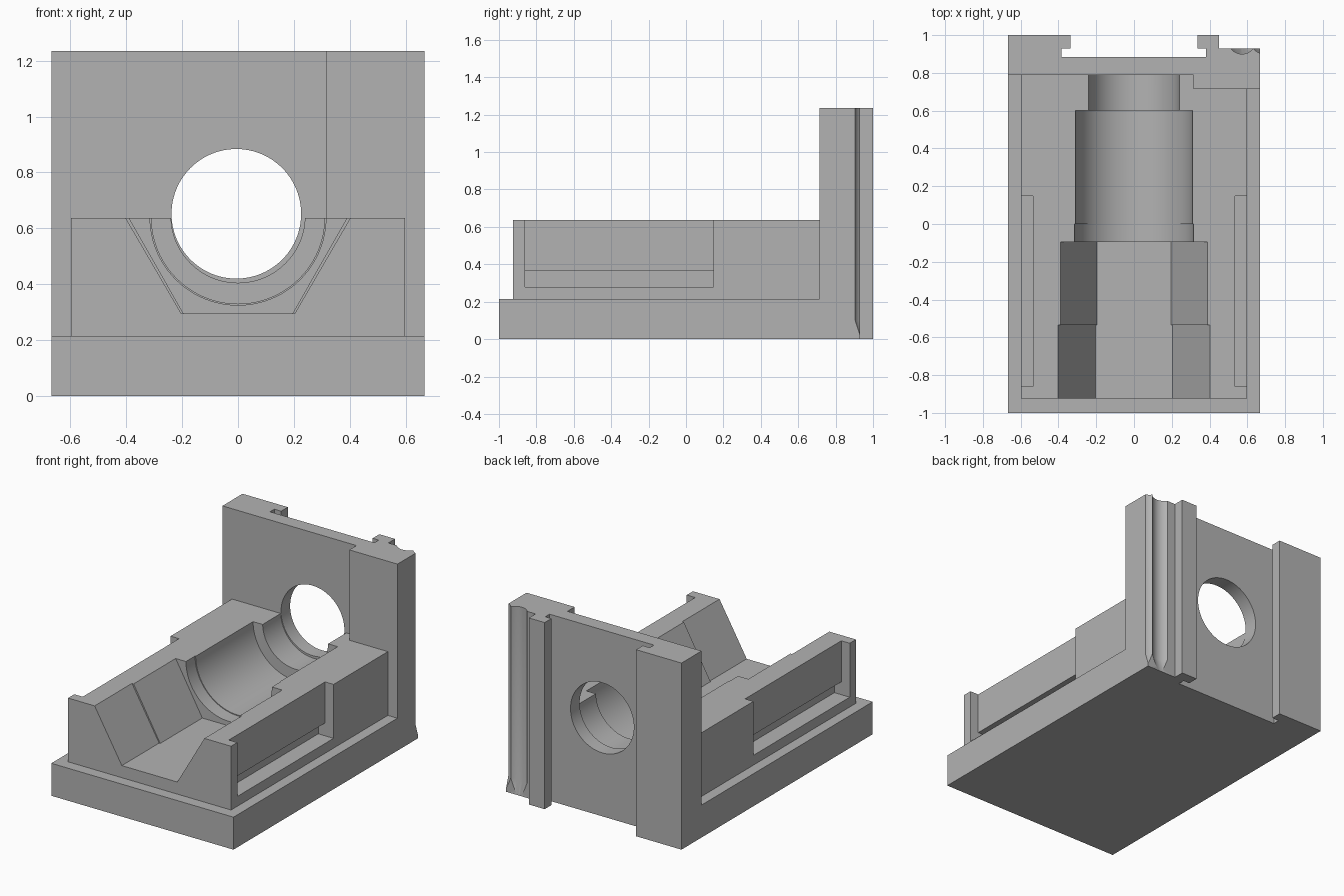
import bpy, bmesh, math
from mathutils import Matrix

if "Cube" in bpy.data.objects:
    bpy.data.objects.remove(bpy.data.objects["Cube"])

grey = bpy.data.materials.new("plain_grey")
grey.diffuse_color = (0.45, 0.45, 0.45, 1)
grey.use_nodes = True
grey.node_tree.nodes["Principled BSDF"].inputs["Base Color"].default_value = grey.diffuse_color


def finish(name, bm):
    bmesh.ops.recalc_face_normals(bm, faces=bm.faces)
    me = bpy.data.meshes.new(name)
    bm.to_mesh(me)
    bm.free()
    ob = bpy.data.objects.new(name, me)
    bpy.context.collection.objects.link(ob)
    me.materials.append(grey)
    return ob


def prism(name, pts, a, b, axis):
    """Extrude a 2D outline from a to b along y (points are x,z) or z (points are x,y)."""
    bm = bmesh.new()
    put = (lambda p, t: (p[0], t, p[1])) if axis == "y" else (lambda p, t: (p[0], p[1], t))
    face = bm.faces.new([bm.verts.new(put(p, a)) for p in pts])
    ext = bmesh.ops.extrude_face_region(bm, geom=[face])
    for v in ext["geom"]:
        if isinstance(v, bmesh.types.BMVert):
            v.co["xyz".index(axis)] = b
    return finish(name, bm)


def box(name, x0, x1, y0, y1, z0, z1):
    return prism(name, [(x0, y0), (x1, y0), (x1, y1), (x0, y1)], z0, z1, "z")


def bore(name, x, z, r, y0, y1, n=96):
    pts = [(x + r * math.cos(2 * math.pi * i / n), z + r * math.sin(2 * math.pi * i / n)) for i in range(n)]
    return prism(name, pts, y0, y1, "y")


def combine(target, other, op="DIFFERENCE"):
    mod = target.modifiers.new(op.lower(), "BOOLEAN")
    mod.operation, mod.solver, mod.object = op, "EXACT", other
    bpy.context.view_layer.objects.active = target
    bpy.ops.object.modifier_apply(modifier=mod.name)
    bpy.data.objects.remove(other, do_unlink=True)


# Bearing block with its stepped channel
block = box("bearing_block", -0.597, 0.597, -0.925, 0.85, 0.15, 0.637)
for x, z, r, y0, y1 in [(0, 0.645, 0.24, 0.5, 0.79), (0, 0.64, 0.31, -0.05, 0.6), (0, 0.64, 0.315, -0.2, 0)]:
    combine(block, bore("bore_cutter", x, z, r, y0, y1))
for top, low, y0, y1 in [(0.39, 0.195, -0.6, -0.095), (0.402, 0.203, -1.1, -0.535)]:
    k = (top - low) / (0.637 - 0.295)
    wide = top + k * 0.1
    outline = [(-low, 0.295), (low, 0.295), (wide, 0.737), (-wide, 0.737)]
    combine(block, prism("trough_cutter", outline, y0, y1, "y"))

# Side pockets, undercut along the bottom
for s in (-1, 1):
    outline = [(s * 0.8, 0.28), (s * 0.485, 0.28), (s * 0.485, 0.365),
               (s * 0.535, 0.365), (s * 0.535, 0.8), (s * 0.8, 0.8)]
    combine(block, prism("pocket_cutter", outline, -0.86, 0.147, "y"))

# End wall with the slot and rib on its back
wall = prism("end_wall", [
    (-0.667, 0.79), (0.315, 0.79), (0.315, 0.715), (0.667, 0.715), (0.667, 0.93), (0.45, 0.93),
    (0.45, 1), (0.335, 1), (0.335, 0.93), (0.38, 0.93), (0.38, 0.885), (-0.385, 0.885),
    (-0.385, 0.93), (-0.335, 0.93), (-0.335, 1), (-0.667, 1)], 0, 1.235, "z")

# Rounded grooves fading out at the foot
for x in (0.572, 0.692):
    bm = bmesh.new()
    n = 48
    rings = [[bm.verts.new((x + r * math.cos(2 * math.pi * i / n), 0.975 + r * math.sin(2 * math.pi * i / n), z))
              for i in range(n)] for r, z in [(0.03, -0.05), (0.075, 0.1), (0.075, 1.4)]]
    for a, b in zip(rings, rings[1:]):
        for i in range(n):
            bm.faces.new((a[i], a[(i + 1) % n], b[(i + 1) % n], b[i]))
    bm.faces.new(rings[0][::-1])
    bm.faces.new(rings[-1])
    combine(wall, finish("groove_cutter", bm))

# Base slab joined with the block and the wall, then the round wall opening
body = box("bearing_bracket", -0.667, 0.667, -1, 0.85, 0, 0.215)
combine(body, wall, "UNION")
combine(body, block, "UNION")
combine(body, bore("opening_cutter", -0.006, 0.652, 0.232, 0.7, 1.1))

bpy.ops.object.select_all(action="DESELECT")
body.select_set(True)
bpy.context.view_layer.objects.active = body
bpy.ops.object.shade_smooth_by_angle(angle=math.radians(25))
